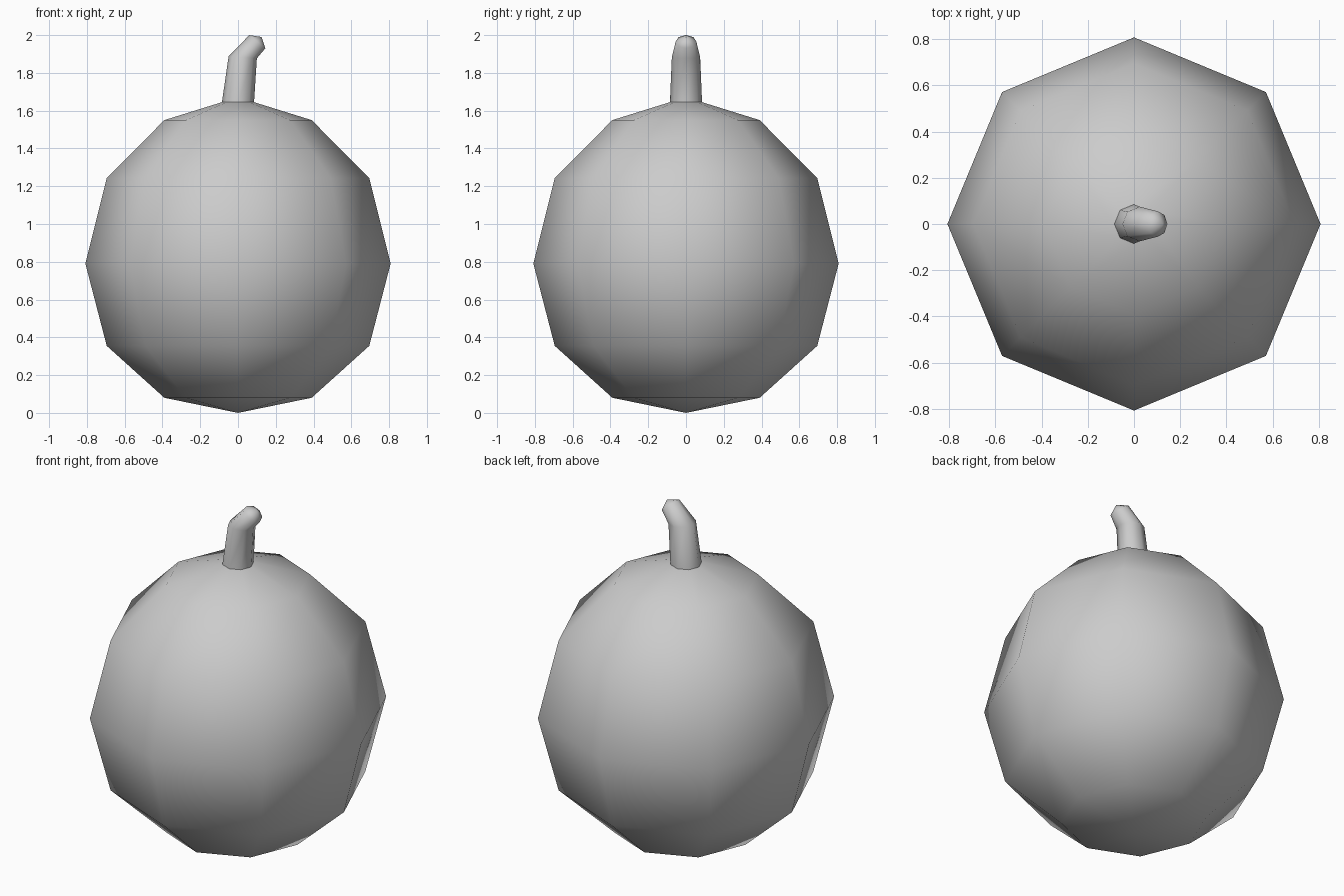
import bpy, bmesh, math
from mathutils import Vector, Matrix

cube = bpy.data.objects.get("Cube")
if cube:
    bpy.data.objects.remove(cube, do_unlink=True)

SIDES = 8

grey = bpy.data.materials.new("plain grey")
grey.use_nodes = True
colour = (0.6, 0.6, 0.6, 1)
grey.diffuse_color = colour
grey.node_tree.nodes["Principled BSDF"].inputs["Base Color"].default_value = colour


def add_ring(bm, x, z, radius, tilt=0):
    """Eight-sided ring centred at (x, 0, z), leaning towards +x by tilt."""
    turn = Matrix.Rotation(tilt, 3, 'Y')
    points = []
    for i in range(SIDES):
        a = math.tau * i / SIDES
        offset = turn @ Vector((math.cos(a), math.sin(a), 0)) * radius
        points.append(bm.verts.new(Vector((x, 0, z)) + offset))
    return points


def loft(name, rings, bottom=None, top=None):
    """Skin the rings; close each end with a point if one is given."""
    bm = bmesh.new()
    loops = [add_ring(bm, *r) for r in rings]
    for low, high in zip(loops, loops[1:]):
        for i in range(SIDES):
            j = (i + 1) % SIDES
            bm.faces.new((low[i], low[j], high[j], high[i]))
    for pole, loop in ((bottom, loops[0]), (top, loops[-1])):
        if pole:
            tip = bm.verts.new(pole)
            for i in range(SIDES):
                bm.faces.new((loop[i], loop[(i + 1) % SIDES], tip))
    bmesh.ops.recalc_face_normals(bm, faces=bm.faces)
    for f in bm.faces:
        f.smooth = True
    mesh = bpy.data.meshes.new(name)
    bm.to_mesh(mesh)
    bm.free()
    mesh.materials.append(grey)
    obj = bpy.data.objects.new(name, mesh)
    bpy.context.collection.objects.link(obj)
    return obj


# Round fruit body, from the low ring up to the crown
loft("fruit_body",
     [(0, 0.08, 0.39), (0, 0.355, 0.695), (0, 0.79, 0.808),
      (0, 1.243, 0.695), (0, 1.55, 0.39), (0, 1.645, 0.085)],
     bottom=(0, 0, 0), top=(0, 0, 1.647))

# Bent stem with a blunt tip
loft("stem",
     [(0, 1.645, 0.085), (0.025, 1.882, 0.075, 0.07),
      (0.102, 1.965, 0.055, 0.69)],
     top=(0.125, 0, 1.99))
